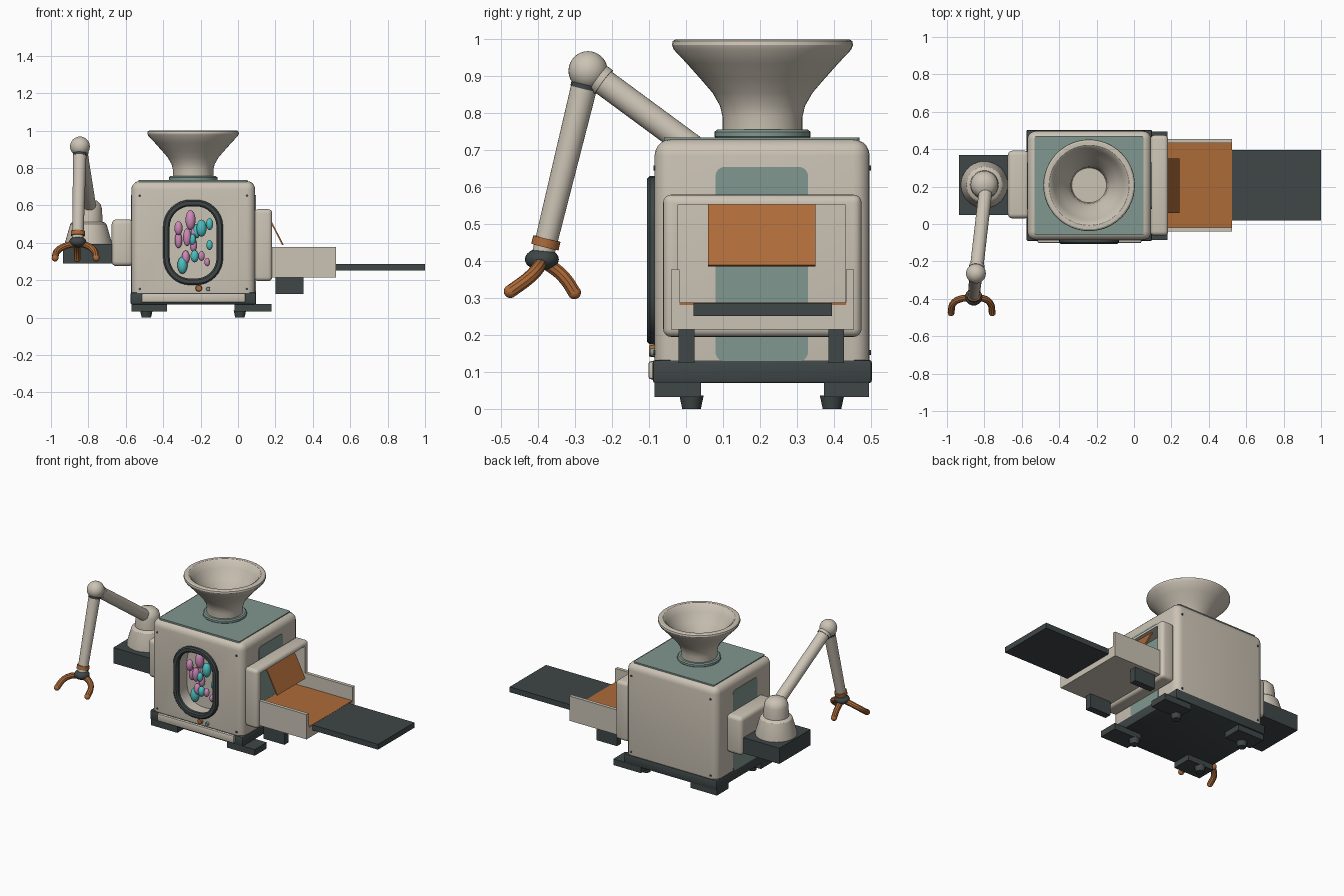
import bpy, bmesh, math
from mathutils import Vector

if "Cube" in bpy.data.objects:
    bpy.data.objects.remove(bpy.data.objects["Cube"])


def material(name, rgb):
    m = bpy.data.materials.new(name)
    m.diffuse_color = (*rgb, 1)
    m.use_nodes = True
    m.node_tree.nodes["Principled BSDF"].inputs["Base Color"].default_value = m.diffuse_color
    return m


CREAM = material("warm cream", (0.60, 0.545, 0.46))
SAGE = material("sage green", (0.22, 0.31, 0.28))
DARK = material("charcoal", (0.05, 0.062, 0.063))
COPPER = material("copper orange", (0.42, 0.145, 0.04))
PINK = material("candy pink", (0.62, 0.25, 0.48))
AQUA = material("candy aqua", (0.07, 0.52, 0.52))


def finish(name, bm, mat):
    bmesh.ops.recalc_face_normals(bm, faces=bm.faces)
    me = bpy.data.meshes.new(name)
    bm.to_mesh(me)
    bm.free()
    me.materials.append(mat)
    ob = bpy.data.objects.new(name, me)
    bpy.context.collection.objects.link(ob)
    return ob


def box(name, mat, x, y, z, bevel=0.0, segs=3):
    bm = bmesh.new()
    bmesh.ops.create_cube(bm, size=1)
    for v in bm.verts:
        v.co = [a[0] + (c + 0.5) * (a[1] - a[0]) for a, c in zip((x, y, z), v.co)]
    if bevel:
        bmesh.ops.bevel(bm, geom=bm.edges[:], offset=bevel, segments=segs,
                        profile=0.5, affect='EDGES')
    return finish(name, bm, mat)


def skin(bm, rings, closed):
    """Join rings of vertices with quads; cap the ends unless closed."""
    n = len(rings[0])
    pairs = list(zip(rings, rings[1:])) + ([(rings[-1], rings[0])] if closed else [])
    for a, b in pairs:
        for i in range(n):
            j = (i + 1) % n
            bm.faces.new((a[i], a[j], b[j], b[i]))
    if not closed:
        bm.faces.new(rings[0])
        bm.faces.new(rings[-1])


def lathe(name, mat, centre, profile, segs=40):
    bm = bmesh.new()
    rings = []
    for r, z in profile:
        rings.append([bm.verts.new((centre[0] + r * math.cos(t), centre[1] + r * math.sin(t), z))
                      for t in (2 * math.pi * i / segs for i in range(segs))])
    skin(bm, rings, False)
    return finish(name, bm, mat)


def loft(name, mat, centre, hw, hh, rad, sections, axis, closed=False):
    """Rounded rectangle swept through (inset, depth) sections along an axis."""
    bm = bmesh.new()
    rings = []
    for inset, d in sections:
        r, ring = rad - inset, []
        for k, (sx, sy) in enumerate(((1, 1), (-1, 1), (-1, -1), (1, -1))):
            for i in range(9):
                t = math.pi / 2 * (k + i / 8)
                u = centre[0] + sx * (hw - rad) + r * math.cos(t)
                v = centre[1] + sy * (hh - rad) + r * math.sin(t)
                ring.append(bm.verts.new({'x': (d, u, v), 'y': (u, d, v), 'z': (u, v, d)}[axis]))
        rings.append(ring)
    skin(bm, rings, closed)
    return finish(name, bm, mat)


def rod(name, mat, a, b, r1, r2=None, segs=28):
    a, b = Vector(a), Vector(b)
    bm = bmesh.new()
    bmesh.ops.create_cone(bm, cap_ends=True, segments=segs, radius1=r1,
                          radius2=r1 if r2 is None else r2, depth=(b - a).length)
    rot = Vector((0, 0, 1)).rotation_difference(b - a).to_matrix()
    for v in bm.verts:
        v.co = rot @ v.co + (a + b) / 2
    return finish(name, bm, mat)


def ball(name, mat, c, radii, segs=24):
    bm = bmesh.new()
    bmesh.ops.create_uvsphere(bm, u_segments=segs, v_segments=segs // 2, radius=1)
    for v in bm.verts:
        v.co = [c[i] + v.co[i] * radii[i] for i in range(3)]
    return finish(name, bm, mat)


def cut(ob, cutter):
    m = ob.modifiers.new("cut", 'BOOLEAN')
    m.object, m.operation, m.solver = cutter, 'DIFFERENCE', 'EXACT'
    bpy.context.view_layer.objects.active = ob
    bpy.ops.object.modifier_apply(modifier=m.name)
    bpy.data.objects.remove(cutter)


# Main housing with a recessed window pocket
body = box("housing", CREAM, (-0.57, 0.092), (-0.085, 0.497), (0.075, 0.73), 0.045, 5)
cut(body, loft("window_cutter", CREAM, (-0.24, 0.402), 0.128, 0.198, 0.113,
               [(0, -0.2), (0, 0.0)], 'y'))
loft("window_frame", DARK, (-0.24, 0.402), 0.16, 0.228, 0.145,
     [(0, -0.08), (0, -0.098), (0.008, -0.106), (0.027, -0.106), (0.035, -0.098), (0.035, -0.08)],
     'y', True)

# Sweets behind the window: x, z, half width, half height
pink = [(-.318, .478, .022, .037), (-.254, .522, .027, .053), (-.318, .414, .02, .043),
        (-.272, .43, .022, .048), (-.238, .388, .02, .037), (-.28, .322, .021, .037),
        (-.195, .33, .017, .027), (-.165, .297, .015, .023), (-.235, .45, .018, .03)]
aqua = [(-.195, .478, .027, .046), (-.152, .5, .019, .032), (-.297, .28, .027, .046),
        (-.232, .328, .022, .033), (-.152, .388, .017, .027), (-.222, .462, .021, .037),
        (-.243, .418, .018, .03)]
for label, mat, items in (("pink_sweet", PINK, pink), ("aqua_sweet", AQUA, aqua)):
    for i, (x, z, w, h) in enumerate(items):
        ball(label, mat, (x, -0.045 + 0.012 * (i % 3), z), (w, w, h), 16)

# Buttons and corner screws
rod("orange_button", COPPER, (-0.21, -0.08, 0.157), (-0.21, -0.1, 0.157), 0.018, 0.015)
rod("small_button", SAGE, (-0.16, -0.08, 0.153), (-0.16, -0.098, 0.153), 0.012, 0.01)
for x in (-0.525, 0.048):
    for z in (0.652, 0.153):
        for y in (-0.084, 0.496):
            rod("screw", DARK, (x, y - 0.004, z), (x, y + 0.004, z), 0.007, segs=12)

# Sage cover panels on the top and both sides
loft("top_panel", SAGE, (-0.24, 0.205), 0.292, 0.265, 0.012, [(0, 0.724), (0, 0.735)], 'z')
for x in (0.092, -0.57):
    loft("side_panel", SAGE, (0.205, 0.392), 0.125, 0.263, 0.025,
         [(0, x - 0.003), (0, x + 0.003)], 'x')

# Base, front strip, outriggers and feet
box("base", DARK, (-0.575, 0.097), (-0.09, 0.503), (0.07, 0.133), 0.008, 2)
box("front_strip", CREAM, (-0.515, 0.04), (-0.102, -0.08), (0.08, 0.13), 0.008, 2)
for y in (0.015, 0.395):
    ya = (-0.085, 0.04) if y < 0.2 else (0.373, 0.495)
    box("left_outrigger", DARK, (-0.57, -0.38), ya, (0.033, 0.073))
    box("right_outrigger", DARK, (-0.02, 0.18), ya, (0.033, 0.073))
    for x in (-0.49, 0.01):
        rod("foot", DARK, (x, y, 0), (x, y, 0.037), 0.025, 0.033)

# Hopper and its collar
HC = (-0.24, 0.207)
lathe("hopper_collar", SAGE, HC, [(0.125, 0.73), (0.13, 0.737), (0.13, 0.75), (0.122, 0.756)])
lathe("hopper", CREAM, HC,
      [(0.108, 0.74), (0.108, 0.79), (0.115, 0.82), (0.135, 0.855), (0.165, 0.89), (0.205, 0.935),
       (0.24, 0.972), (0.245, 0.985), (0.243, 0.995), (0.235, 1.0), (0.215, 1.0), (0.203, 0.992),
       (0.185, 0.955), (0.15, 0.9), (0.115, 0.85), (0.098, 0.81), (0.093, 0.765)], 48)

# Outlet frame, tray and conveyor
frame = box("outlet_frame", CREAM, (0.088, 0.183), (-0.062, 0.475), (0.195, 0.58), 0.022, 4)
cut(frame, box("outlet_cutter", CREAM, (0.0, 0.3), (-0.022, 0.43), (0.287, 0.553)))
box("tray_floor", CREAM, (0.17, 0.525), (-0.04, 0.455), (0.215, 0.282))
for y in (-0.04, 0.433):
    box("tray_wall", CREAM, (0.17, 0.525), (y, y + 0.022), (0.215, 0.377))
box("tray_liner", COPPER, (0.1, 0.524), (-0.019, 0.434), (0.28, 0.288))
box("conveyor", DARK, (0.522, 1.0), (0.02, 0.395), (0.252, 0.287))
for y in (-0.02, 0.385):
    box("tray_leg", DARK, (0.2, 0.35), (y, y + 0.043), (0.125, 0.217))

# Tilted outlet flap
flap = box("outlet_flap", COPPER, (0, 0.008), (0.06, 0.35), (-0.19, 0))
flap.location = (0.15, 0, 0.555)
flap.rotation_euler = (0, -math.atan2(0.085, 0.165), 0)

# Arm mount and pedestal
box("arm_flange", CREAM, (-0.675, -0.56), (0.03, 0.392), (0.275, 0.525), 0.025, 4)
box("arm_platform", DARK, (-0.935, -0.65), (0.047, 0.37), (0.29, 0.393))
lathe("arm_pedestal", CREAM, (-0.80, 0.21),
      [(0.125, 0.39), (0.125, 0.402), (0.097, 0.5), (0.088, 0.508), (0.076, 0.512),
       (0.073, 0.58), (0.066, 0.605), (0.045, 0.625), (0.015, 0.634)])

# Jointed arm
SH, EL, WR = Vector((-0.79, 0.21, 0.565)), Vector((-0.845, -0.265, 0.915)), Vector((-0.857, -0.39, 0.405))
ball("elbow", CREAM, EL, (0.053,) * 3, 32)
rod("upper_arm", CREAM, SH, EL, 0.036)
rod("forearm", CREAM, EL, WR, 0.036, 0.03)


def along(a, b, name, mat, t0, t1, r):
    rod(name, mat, a.lerp(b, t0), a.lerp(b, t1), r)


along(EL, WR, "elbow_ring", DARK, 0.07, 0.095, 0.037)
along(EL, SH, "arm_collar", CREAM, 0.06, 0.09, 0.041)
along(EL, WR, "wrist_band", COPPER, 0.89, 0.935, 0.038)
ball("wrist", DARK, WR, (0.046, 0.046, 0.03))

# Three curled fingers
paths = [[(-0.87, -0.395, 0.395), (-0.925, -0.40, 0.382), (-0.967, -0.425, 0.355), (-0.978, -0.475, 0.318)],
         [(-0.845, -0.395, 0.395), (-0.80, -0.40, 0.382), (-0.768, -0.425, 0.355), (-0.758, -0.475, 0.318)],
         [(-0.857, -0.38, 0.395), (-0.86, -0.35, 0.375), (-0.86, -0.325, 0.35), (-0.86, -0.302, 0.315)]]
for path in paths:
    cu = bpy.data.curves.new("finger", 'CURVE')
    cu.dimensions, cu.bevel_depth, cu.bevel_resolution, cu.resolution_u = '3D', 0.018, 3, 6
    sp = cu.splines.new('BEZIER')
    sp.bezier_points.add(len(path) - 1)
    for p, co in zip(sp.bezier_points, path):
        p.co = co
        p.handle_left_type = p.handle_right_type = 'AUTO'
    cu.materials.append(COPPER)
    ob = bpy.data.objects.new("finger", cu)
    bpy.context.collection.objects.link(ob)
    bpy.ops.object.select_all(action='DESELECT')
    ob.select_set(True)
    bpy.context.view_layer.objects.active = ob
    bpy.ops.object.convert(target='MESH')
    ball("fingertip", COPPER, path[-1], (0.018,) * 3, 16)

# Smooth curved surfaces, keep hard edges
bpy.ops.object.select_all(action='SELECT')
bpy.context.view_layer.objects.active = body
bpy.ops.object.shade_smooth_by_angle(angle=math.radians(32))
